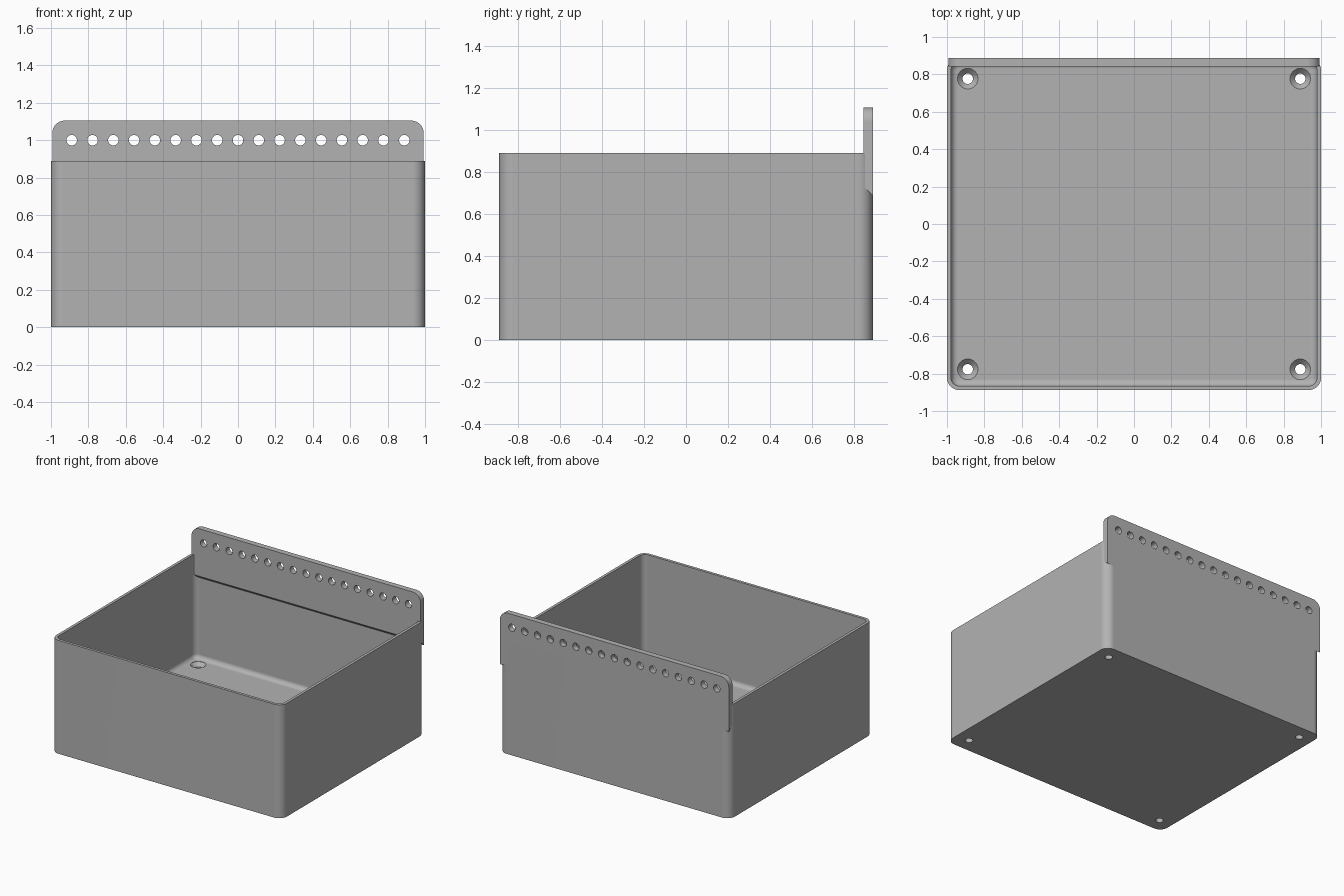
import bpy, bmesh, math
from mathutils import Matrix

HX, HY, H = 1.0, 0.888, 0.889       # half width, half depth, box height
WALL, FLOOR, FILLET = 0.022, 0.075, 0.035
R = 0.066                           # outer corner radius
PLATE = 0.045                       # back plate thickness

if "Cube" in bpy.data.objects:
    bpy.data.objects.remove(bpy.data.objects["Cube"], do_unlink=True)

grey = bpy.data.materials.new("light grey plastic")
grey.use_nodes = True
colour = (0.45, 0.45, 0.45, 1)
grey.diffuse_color = colour
grey.node_tree.nodes["Principled BSDF"].inputs["Base Color"].default_value = colour


def make_object(name, bm):
    bmesh.ops.recalc_face_normals(bm, faces=bm.faces)
    mesh = bpy.data.meshes.new(name)
    bm.to_mesh(mesh)
    bm.free()
    mesh.materials.append(grey)
    obj = bpy.data.objects.new(name, mesh)
    bpy.context.collection.objects.link(obj)
    return obj


def arc(cx, cy, r, start, steps=8):
    angles = [start + math.pi / 2 * i / steps for i in range(steps + 1)]
    return [(cx + r * math.cos(a), cy + r * math.sin(a)) for a in angles]


def rounded_ring(inset, z):
    r = max(R - inset, 0.004)
    x, y = HX - inset - r, HY - inset - r
    pts = []
    for k, (sx, sy) in enumerate([(1, 1), (-1, 1), (-1, -1), (1, -1)]):
        pts += arc(sx * x, sy * y, r, k * math.pi / 2)
    return [(px, py, z) for px, py in pts]


def loft(rings):
    """Skin a stack of equal rings and cap both ends."""
    bm = bmesh.new()
    loops = [[bm.verts.new(p) for p in ring] for ring in rings]
    n = len(loops[0])
    for a, b in zip(loops, loops[1:]):
        for i in range(n):
            j = (i + 1) % n
            bm.faces.new((a[i], a[j], b[j], b[i]))
    bm.faces.new(loops[0])
    bm.faces.new(loops[-1])
    return bm


def cut(obj, cutter):
    """Cut the holes, apply, then shade."""
    cutter.hide_render = True
    mod = obj.modifiers.new("holes", "BOOLEAN")
    mod.operation = "DIFFERENCE"
    mod.solver = "EXACT"
    mod.object = cutter
    bpy.ops.object.select_all(action="DESELECT")
    bpy.context.view_layer.objects.active = obj
    obj.select_set(True)
    bpy.ops.object.modifier_apply(modifier=mod.name)
    bpy.data.objects.remove(cutter, do_unlink=True)
    bpy.ops.object.shade_smooth_by_angle(angle=math.radians(30))
    weighted = obj.modifiers.new("flat faces", "WEIGHTED_NORMAL")
    weighted.keep_sharp = True


# Open box: outer wall, rim, inner wall and filleted floor
rings = [rounded_ring(0, 0), rounded_ring(0, H), rounded_ring(WALL, H)]
for i in range(7):
    a = math.pi / 2 * i / 6
    rings.append(rounded_ring(WALL + FILLET * (1 - math.cos(a)),
                              FLOOR + FILLET * (1 - math.sin(a))))
box = make_object("open_box", loft(rings))

# Countersunk screw holes in the floor corners
bm = bmesh.new()
for sx in (-1, 1):
    for sy in (-1, 1):
        x, y = sx * 0.889, sy * 0.777
        profile = [(0.028, -0.05), (0.028, FLOOR - 0.03),
                   (0.055, FLOOR - 0.002), (0.055, FLOOR + 0.05)]
        loops = [[bm.verts.new((x + r * math.cos(k * math.tau / 32),
                                y + r * math.sin(k * math.tau / 32), z))
                  for k in range(32)] for r, z in profile]
        for a, b in zip(loops, loops[1:]):
            for i in range(32):
                j = (i + 1) % 32
                bm.faces.new((a[i], a[j], b[j], b[i]))
        bm.faces.new(loops[0])
        bm.faces.new(loops[-1])
cut(box, make_object("screw_hole_cutter", bm))


# Back plate with rounded top corners and a sloping underside
def plate_ring(y, bottom):
    w, top, r = 0.993, 1.105, 0.067
    pts = [(w, bottom)] + arc(w - r, top - r, r, 0)
    pts += arc(r - w, top - r, r, math.pi / 2) + [(-w, bottom)]
    return [(x, y, z) for x, z in pts]


plate = make_object("back_plate", loft([plate_ring(HY - PLATE, 0.733),
                                        plate_ring(HY, 0.688)]))

# Row of round holes along the plate
bm = bmesh.new()
for i in range(17):
    place = Matrix.Translation(((i - 8) / 9, HY - PLATE / 2, 1.0))
    bmesh.ops.create_cone(bm, cap_ends=True, segments=32, radius1=0.028,
                          radius2=0.028, depth=0.2,
                          matrix=place @ Matrix.Rotation(math.pi / 2, 4, "X"))
cut(plate, make_object("plate_hole_cutter", bm))
